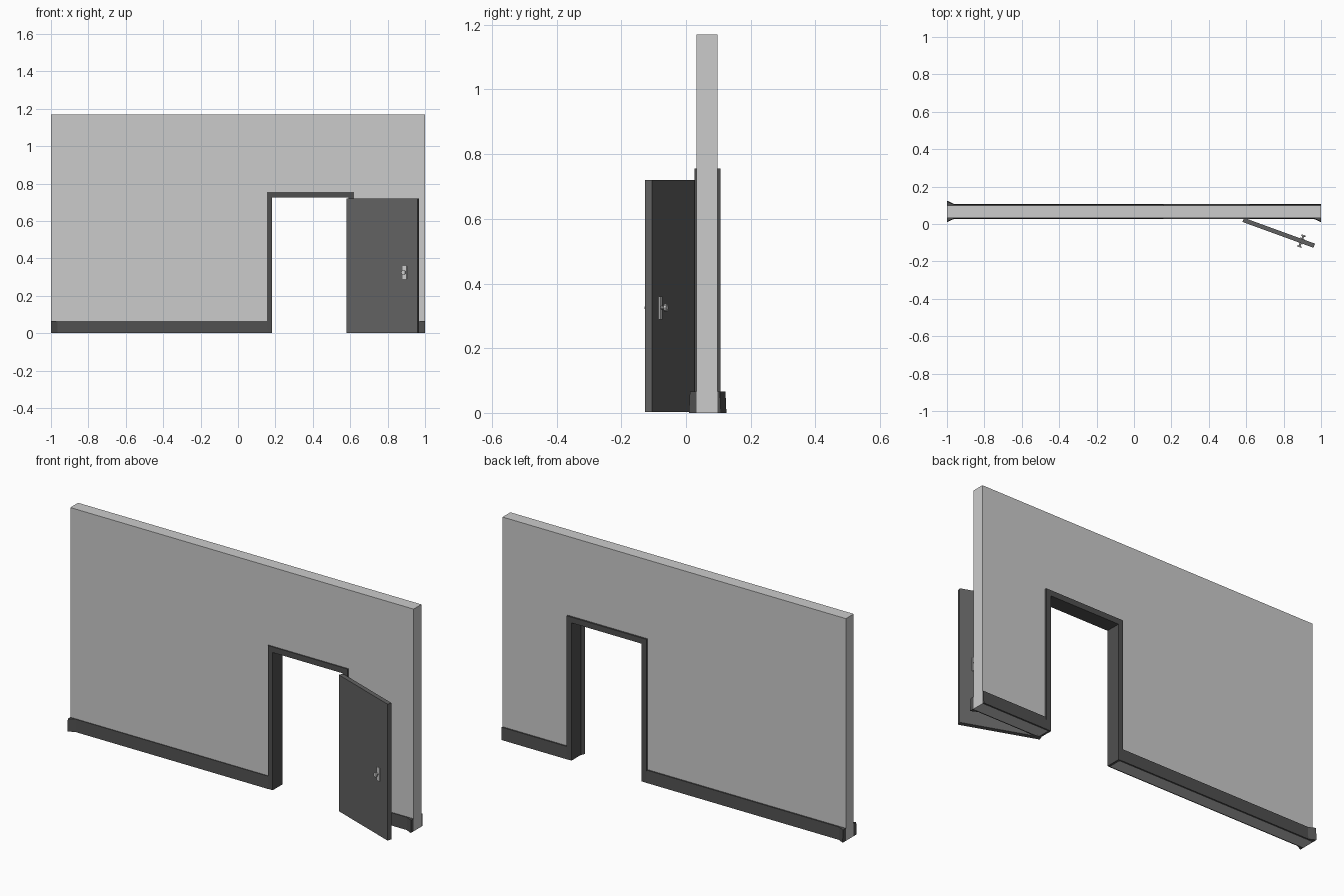
import bpy, bmesh, math
from mathutils import Matrix, Vector

if "Cube" in bpy.data.objects:
    bpy.data.objects.remove(bpy.data.objects["Cube"])


def material(name, g):
    m = bpy.data.materials.new(name)
    m.diffuse_color = (g, g, g, 1)
    m.use_nodes = True
    m.node_tree.nodes["Principled BSDF"].inputs["Base Color"].default_value = m.diffuse_color
    return m


TRIM = material("dark_trim", 0.08)
DOOR = material("door_grey", 0.12)


def prism(name, pts, lo, hi, axis, mat=None):
    """Extrude a 2D outline: axis 'y' takes (x,z), axis 'z' takes (x,y)."""
    bm = bmesh.new()
    place = (lambda p: (p[0], lo, p[1])) if axis == 'y' else (lambda p: (p[0], p[1], lo))
    face = bm.faces.new([bm.verts.new(place(p)) for p in pts])
    ext = bmesh.ops.extrude_face_region(bm, geom=[face])
    vec = Vector((0, hi - lo, 0)) if axis == 'y' else Vector((0, 0, hi - lo))
    bmesh.ops.translate(bm, vec=vec, verts=[v for v in ext["geom"] if isinstance(v, bmesh.types.BMVert)])
    bmesh.ops.recalc_face_normals(bm, faces=bm.faces)
    me = bpy.data.meshes.new(name)
    bm.to_mesh(me)
    bm.free()
    ob = bpy.data.objects.new(name, me)
    bpy.context.collection.objects.link(ob)
    if mat:
        me.materials.append(mat)
    return ob


def arch(x0, x1, top, a, b, h):
    """Outline of an upside-down U around the doorway."""
    return [(x0, 0), (x0, top), (x1, top), (x1, 0), (b, 0), (b, h), (a, h), (a, 0)]


# Wall with doorway, and the frame lining it
prism("wall", arch(-1, 1, 1.17, 0.17, 0.605, 0.74), 0.033, 0.098, 'y')
prism("door_frame", arch(0.155, 0.62, 0.755, 0.183, 0.592, 0.725), 0.027, 0.107, 'y', TRIM)


# Skirting boards, flared at the outer wall ends
def skirting(name, x_end, x_door, wall_y, out, flare):
    s = 1 if x_end > 0 else -1
    pts = [(x_door, wall_y), (x_door, wall_y + out), (x_end - s * 0.035, wall_y + out),
           (x_end, wall_y + out + flare), (x_end, wall_y)]
    ob = prism(name, pts, 0, 0.066, 'z', TRIM)
    # the face leans back a little towards the top
    d = 1 if out > 0 else -1
    for v in ob.data.vertices:
        if v.co.z > 0.05 and abs(v.co.y - wall_y) > 0.001:
            v.co.y -= d * 0.003


for side, x_end, x_door in (("left", -1, 0.16), ("right", 1, 0.615)):
    skirting("front_skirting_" + side, x_end, x_door, 0.033, -0.007, -0.017)
    skirting("back_skirting_" + side, x_end, x_door, 0.098, 0.010, 0.017 if side == "left" else 0)

# Open door: local x runs from hinge to latch, local y through the thickness
place = Matrix.Translation((0.58, 0.011, 0)) @ Matrix.Rotation(math.radians(-20), 4, 'Z')


def box(name, x0, x1, y0, y1, z0, z1, mat=None):
    ob = prism(name, [(x0, z0), (x1, z0), (x1, z1), (x0, z1)], y0, y1, 'y', mat)
    ob.matrix_world = place
    return ob


T = 0.0234
box("door_leaf", 0, 0.404, 0, T, 0.002, 0.72, DOOR)


# Handle plate, spindle and knob on each face
def cylinder(name, r, y0, y1, n=10):
    pts = [(0.331 + r * math.cos(2 * math.pi * i / n), 0.325 + r * math.sin(2 * math.pi * i / n))
           for i in range(n)]
    prism(name, pts, y0, y1, 'y').matrix_world = place


for side, face, d in (("front", 0, -1), ("back", T, 1)):
    box("handle_plate_" + side, 0.319, 0.343, *sorted((face, face + d * 0.004)), 0.289, 0.36)
    cylinder("spindle_" + side, 0.005, *sorted((face, face + d * 0.018)))
    cylinder("knob_" + side, 0.012, *sorted((face + d * 0.015, face + d * 0.023)))
